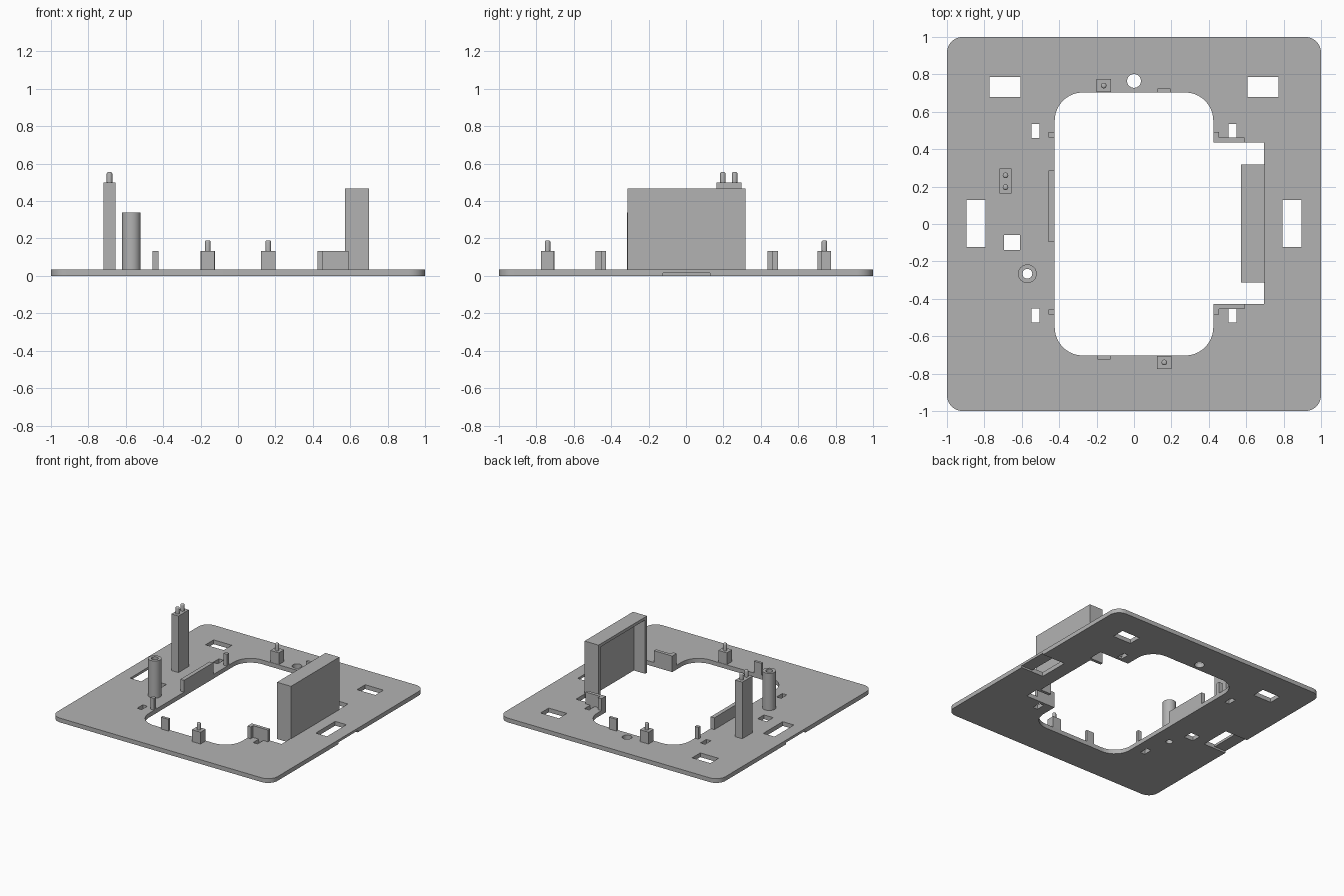
import bpy, bmesh, math

cube = bpy.data.objects.get("Cube")
if cube:
    bpy.data.objects.remove(cube, do_unlink=True)

grey = bpy.data.materials.new("plain grey")
grey.use_nodes = True
COLOUR = (0.45, 0.45, 0.45, 1)
grey.diffuse_color = COLOUR
grey.node_tree.nodes["Principled BSDF"].inputs["Base Color"].default_value = COLOUR

T = 0.035     # plate thickness
LOW = 0.132   # height of the small clips


def prism(name, points, z0, z1):
    """Extrude a plan outline from z0 to z1."""
    bm = bmesh.new()
    face = bm.faces.new([bm.verts.new((x, y, z0)) for x, y in points])
    new = bmesh.ops.extrude_face_region(bm, geom=[face])["geom"]
    top = [v for v in new if isinstance(v, bmesh.types.BMVert)]
    bmesh.ops.translate(bm, verts=top, vec=(0, 0, z1 - z0))
    bmesh.ops.recalc_face_normals(bm, faces=bm.faces)
    mesh = bpy.data.meshes.new(name)
    bm.to_mesh(mesh)
    bm.free()
    mesh.materials.append(grey)
    obj = bpy.data.objects.new(name, mesh)
    bpy.context.collection.objects.link(obj)
    return obj


def box(name, x0, x1, y0, y1, z0, z1):
    return prism(name, [(x0, y0), (x1, y0), (x1, y1), (x0, y1)], z0, z1)


def rounded(name, hx, hy, r, z0, z1, steps=10):
    points = []
    for i, (sx, sy) in enumerate([(1, 1), (-1, 1), (-1, -1), (1, -1)]):
        for k in range(steps + 1):
            a = math.pi / 2 * (i + k / steps)
            points.append((sx * (hx - r) + r * math.cos(a), sy * (hy - r) + r * math.sin(a)))
    return prism(name, points, z0, z1)


def smooth(obj):
    bpy.ops.object.select_all(action="DESELECT")
    obj.select_set(True)
    bpy.context.view_layer.objects.active = obj
    bpy.ops.object.shade_smooth_by_angle(angle=math.radians(35))


def rod(name, x, y, r, z0, z1, sides=32):
    points = [(x + r * math.cos(math.tau * k / sides), y + r * math.sin(math.tau * k / sides))
              for k in range(sides)]
    return prism(name, points, z0, z1)


def apply_modifiers(obj):
    graph = bpy.context.evaluated_depsgraph_get()
    mesh = bpy.data.meshes.new_from_object(obj.evaluated_get(graph))
    obj.modifiers.clear()
    obj.data = mesh


def cut(obj, cutter):
    cutter.hide_render = True
    mod = obj.modifiers.new("cut", "BOOLEAN")
    mod.operation, mod.solver, mod.object = "DIFFERENCE", "EXACT", cutter
    apply_modifiers(obj)
    bpy.data.objects.remove(cutter, do_unlink=True)


def pin(name, x, y, z0, z1):
    obj = rod(name, x, y, 0.015, z0, z1, 16)
    bm = bmesh.new()
    bm.from_mesh(obj.data)
    rim = [e for e in bm.edges if all(v.co.z > z1 - 0.001 for v in e.verts)]
    bmesh.ops.bevel(bm, geom=rim, offset=0.009, segments=3, profile=0.5, affect="EDGES")
    bm.to_mesh(obj.data)
    bm.free()
    smooth(obj)


# Base plate with its main opening and side notch
plate = rounded("base_plate", 1, 1, 0.085, 0, T)
cut(plate, rounded("opening_cutter", 0.424, 0.703, 0.15, -0.1, 0.1))
cut(plate, box("notch_cutter", 0.3, 0.695, -0.427, 0.435, -0.1, 0.1))

# Windows, mirrored slots and underside channels
for s in (-1, 1):
    for cx, cy, hx, hy in [(0.689, 0.733, 0.083, 0.053), (0.844, 0.003, 0.051, 0.126),
                           (0.527, 0.497, 0.021, 0.038), (0.527, -0.49, 0.021, 0.037)]:
        cut(plate, box("window_cutter", s * cx - hx, s * cx + hx, cy - hy, cy + hy, -0.1, 0.1))
    cut(plate, box("channel_cutter", s * 0.95 - 0.1, s * 0.95 + 0.1, -0.123, 0.129, -0.1, 0.015))
cut(plate, box("square_cutter", -0.695, -0.61, -0.14, -0.058, -0.1, 0.1))
cut(plate, rod("round_cutter", 0, 0.765, 0.037, -0.1, 0.1))
cut(plate, rod("drill", -0.57, -0.266, 0.026, -0.1, 0.1))
smooth(plate)

# Hollow screw tube
tube = rod("screw_tube", -0.57, -0.266, 0.05, T, 0.34)
cut(tube, rod("drill", -0.57, -0.266, 0.026, -0.1, 0.5))
smooth(tube)

# Tall post with two pins
box("tall_post", -0.72, -0.655, 0.163, 0.297, T, 0.5)
for y in (0.197, 0.26):
    pin("tall_post_pin", -0.687, y, 0.5, 0.555)

# Short pin posts and the flat tabs, repeated by a half turn
for name, s in (("back", 1), ("front", -1)):
    post_y, tab_y = s * 0.74, s * 0.713
    box(name + "_post", -s * 0.162 - 0.039, -s * 0.162 + 0.039,
        post_y - 0.034, post_y + 0.034, T, LOW)
    pin(name + "_pin", -s * 0.162, post_y, LOW, 0.19)
    box(name + "_tab", s * 0.16 - 0.034, s * 0.16 + 0.034, tab_y - 0.011, tab_y + 0.011, 0, LOW)

# Clips along the side of the opening
for y0, y1 in [(0.463, 0.491), (-0.095, 0.285), (-0.484, -0.456)]:
    box("side_clip", -0.457, -0.424, y0, y1, T / 2, LOW)

# Brackets beside the notch
for name, s, y in (("back", 1, 0.435), ("front", -1, -0.427)):
    outline = [(0.424, 0), (0.59, 0), (0.59, 0.027), (0.455, 0.027), (0.455, 0.057), (0.424, 0.057)]
    prism(name + "_bracket", [(px, y + s * py) for px, py in outline], T / 2, LOW)

# Tall panel, hollow towards the opening
panel = box("tall_panel", 0.573, 0.70, -0.312, 0.317, 0, 0.466)
cut(panel, box("panel_cutter", 0.5, 0.675, -0.287, 0.292, -0.1, 0.441))
